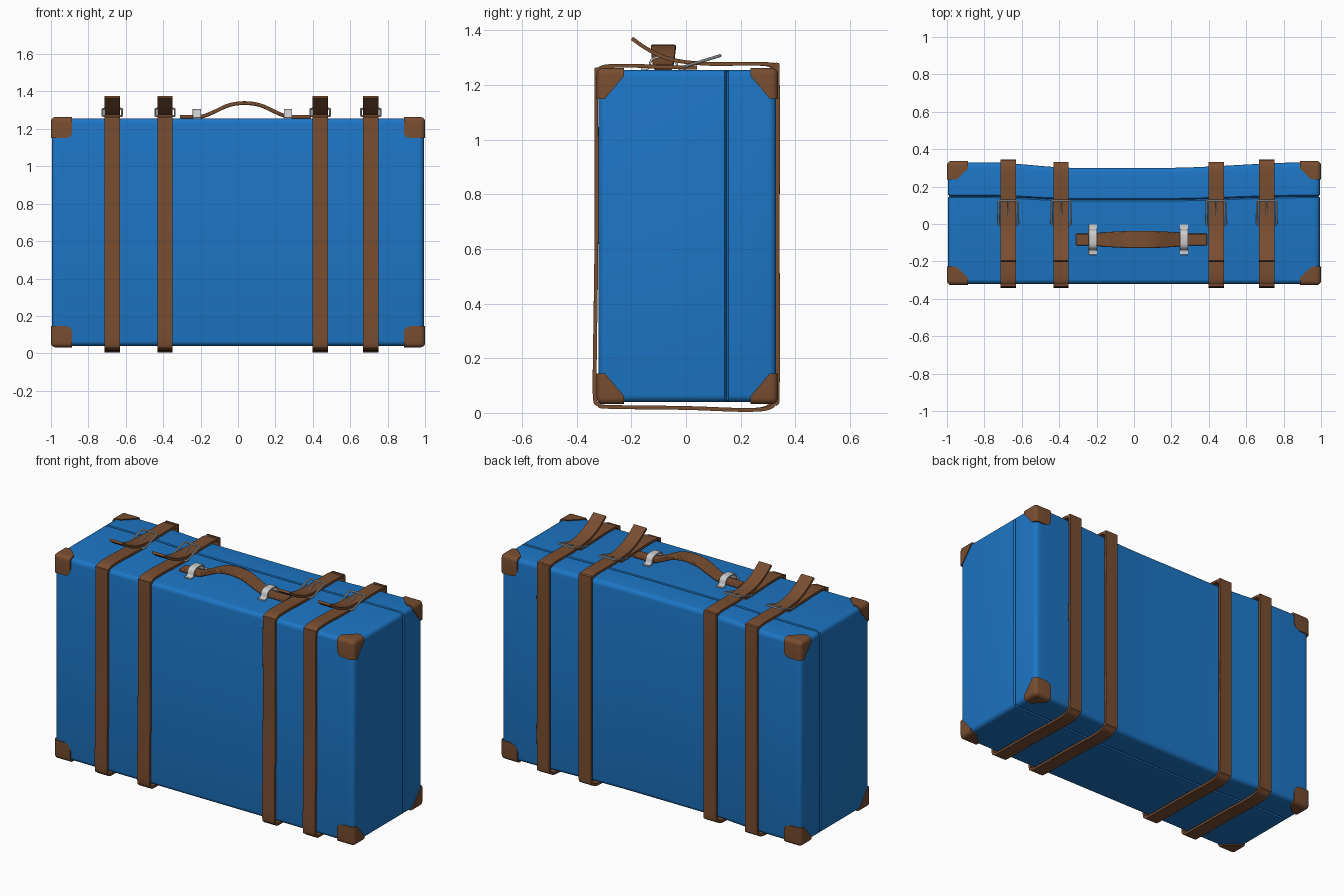
import bpy, bmesh, math
from mathutils import Vector

if "Cube" in bpy.data.objects:
    bpy.data.objects.remove(bpy.data.objects["Cube"])


def material(name, col):
    m = bpy.data.materials.new(name)
    m.diffuse_color = (*col, 1)
    m.use_nodes = True
    m.node_tree.nodes["Principled BSDF"].inputs["Base Color"].default_value = m.diffuse_color
    return m


BLUE = material("blue_shell", (0.012, 0.18, 0.56))
LEATHER = material("brown_leather", (0.19, 0.075, 0.03))


def finish(name, bm, mat=None, bevel=0, angle=40):
    bmesh.ops.recalc_face_normals(bm, faces=bm.faces)
    me = bpy.data.meshes.new(name)
    bm.to_mesh(me)
    bm.free()
    ob = bpy.data.objects.new(name, me)
    bpy.context.collection.objects.link(ob)
    if mat:
        me.materials.append(mat)
    if bevel:
        b = ob.modifiers.new("soft_edges", 'BEVEL')
        b.width, b.segments, b.limit_method = bevel, 2, 'ANGLE'
        b.angle_limit = math.radians(50)
    bpy.ops.object.select_all(action='DESELECT')
    bpy.context.view_layer.objects.active = ob
    ob.select_set(True)
    bpy.ops.object.shade_smooth_by_angle(angle=math.radians(angle))
    return ob


def spline(pts, n=6):
    """Smooth open path through 2D points."""
    p = [Vector(q) for q in pts]
    p = [2 * p[0] - p[1]] + p + [2 * p[-1] - p[-2]]
    out = []
    for a, b, c, d in zip(p, p[1:], p[2:], p[3:]):
        for i in range(n):
            t = i / n
            out.append(0.5 * (2 * b + (c - a) * t + (2 * a - 5 * b + 4 * c - d) * t * t
                              + (3 * b - a - 3 * c + d) * t ** 3))
    return out + [p[-2]]


def ribbon(name, path, place, half, thick, mat=None, bevel=0.003):
    """Flat strip swept along a 2D path; half(t) is its half width."""
    bm = bmesh.new()
    rings = []
    for i, p in enumerate(path):
        d = (path[min(i + 1, len(path) - 1)] - path[max(i - 1, 0)]).normalized()
        n = Vector((-d.y, d.x)) * thick / 2
        w = half(i / (len(path) - 1))
        rings.append([bm.verts.new(place(*(p + n * s), w * c))
                      for s, c in ((1, -1), (1, 1), (-1, 1), (-1, -1))])
    for r, q in zip(rings, rings[1:]):
        for k in range(4):
            bm.faces.new((r[k], r[k - 1], q[k - 1], q[k]))
    bm.faces.new(rings[0])
    bm.faces.new(rings[-1])
    return finish(name, bm, mat, bevel)


def smooth(a, b, x):
    t = max(0, min(1, (x - a) / (b - a)))
    return t * t * (3 - 2 * t)


def sag(x):
    return 0.03 * smooth(-0.8, -0.3, x) * (1 - smooth(0.15, 0.95, x))


# Case shell: rounded box, lid groove, sagging back
X, Y0, Y1, Z0, Z1, SEAM = 0.994, -0.32, 0.33, 0.04, 1.256, 0.148
bm = bmesh.new()
bmesh.ops.create_cube(bm, size=1)
for v in bm.verts:
    v.co = (v.co.x * 2 * X, Y0 + (v.co.y + 0.5) * (Y1 - Y0), Z0 + (v.co.z + 0.5) * (Z1 - Z0))
bmesh.ops.bevel(bm, geom=bm.edges[:], offset=0.026, segments=4, profile=0.5, affect='EDGES')
cuts = [((0, SEAM + o, 0), (0, 1, 0)) for o in (-0.007, 0, 0.007)]
cuts += [((-0.95 + 0.05 * i, 0, 0), (1, 0, 0)) for i in range(39)]
for co, no in cuts:
    bmesh.ops.bisect_plane(bm, geom=bm.verts[:] + bm.edges[:] + bm.faces[:], dist=1e-5,
                           plane_co=co, plane_no=no)
for v in bm.verts:
    if abs(v.co.y - SEAM) < 0.001:
        if abs(v.co.x) > X - 0.005:
            v.co.x -= math.copysign(0.012, v.co.x)
        if v.co.z > Z1 - 0.005:
            v.co.z -= 0.012
        if v.co.z < Z0 + 0.005:
            v.co.z += 0.012
    v.co.y -= sag(v.co.x) * (0.6 + 0.4 * smooth(SEAM, Y1, v.co.y)) * smooth(-0.1, SEAM, v.co.y)
finish("case_shell", bm, BLUE, angle=32)

# Corner guards: hull of three flaps and a rounded tip, in distances from the corner
r, L = 0.024, 0.113
flaps = [(L, 0, L - 0.03), (L - 0.03, 0, L), (L - 0.009, 0, L - 0.009),
         (L, 0.04, 0), (0.05, 0.1, 0), (0, 0.1, 0.03), (0, 0.03, 0.113)]
arc = [k * math.pi / 10 for k in range(6)]
for a in arc:
    c, s = r * (1 - math.cos(a)), r * (1 - math.sin(a))
    flaps += [(L, c, s), (c, 0.1, s), (c, s, L)]
    for b in arc:
        flaps.append((r - r * math.cos(a) * math.cos(b), r - r * math.sin(a) * math.cos(b),
                      r - r * math.sin(b)))
for sx, nx in ((-1, "left"), (1, "right")):
    for sy, ny, cy in ((-1, "front", -0.327), (1, "back", 0.337)):
        for sz, nz, cz in ((-1, "bottom", 0.032), (1, "top", 1.263)):
            bm = bmesh.new()
            for u, v, w in flaps:
                bm.verts.new((sx * (1 - u), cy - sy * v, cz - sz * w))
            res = bmesh.ops.convex_hull(bm, input=bm.verts[:])
            bmesh.ops.delete(bm, geom=list({g for g in res["geom_interior"]
                                            if isinstance(g, bmesh.types.BMVert)}), context='VERTS')
            finish(f"corner_guard_{nx}_{ny}_{nz}", bm, LEATHER)


def wire(name, pts, radius, cyclic):
    cu = bpy.data.curves.new(name, 'CURVE')
    cu.dimensions, cu.bevel_depth, cu.bevel_resolution = '3D', radius, 2
    cu.use_fill_caps = True
    sp = cu.splines.new('POLY')
    sp.points.add(len(pts) - 1)
    for q, p in zip(sp.points, pts):
        q.co = (*p, 1)
    sp.use_cyclic_u = cyclic
    ob = bpy.data.objects.new(name, cu)
    bpy.context.collection.objects.link(ob)
    bpy.ops.object.select_all(action='DESELECT')
    bpy.context.view_layer.objects.active = ob
    ob.select_set(True)
    bpy.ops.object.convert(target='MESH')
    bpy.ops.object.shade_smooth_by_angle(angle=math.radians(40))


# Straps with buckles
for i, (cx, back) in enumerate(((-0.672, 0.336), (-0.39, 0.325), (0.44, 0.325), (0.71, 0.336)), 1):
    path = [(-0.198, 1.371), (-0.15, 1.337), (-0.09, 1.306), (-0.02, 1.287), (0.08, 1.278),
            (0.2, 1.278), (back - 0.04, 1.277), (back - 0.009, 1.265), (back, 1.225),
            (back, 0.65), (back, 0.09), (back - 0.01, 0.04), (back - 0.04, 0.016),
            (0.2, 0.011), (0, 0.018), (-0.28, 0.022), (-0.318, 0.03), (-0.334, 0.06),
            (-0.333, 0.25), (-0.328, 0.65), (-0.328, 1.21), (-0.322, 1.25), (-0.295, 1.268),
            (-0.2, 1.271), (-0.1, 1.267), (0.04, 1.264)]
    ribbon(f"strap_{i}", spline(path), lambda a, b, c: (cx + c, a, b), lambda t: 0.041, 0.014, LEATHER)

    def tilt(x, t):
        return (cx + x, -0.005 + 0.13 * t, 1.268 + 0.04 * t)
    wire(f"buckle_frame_{i}", [tilt(x, t) for x, t in (
        (-0.052, 0.06), (-0.044, 0), (0.044, 0), (0.052, 0.06),
        (0.052, 0.94), (0.044, 1), (-0.044, 1), (-0.052, 0.94))], 0.0055, True)
    wire(f"buckle_prong_{i}", [tilt(0, 1), tilt(0, 0.4)], 0.004, False)

# Handle: arched grip, wider in the middle
grip = spline([(-0.31, 1.265), (-0.25, 1.265), (-0.19, 1.267), (-0.13, 1.29), (-0.05, 1.326),
               (0.035, 1.338), (0.12, 1.326), (0.2, 1.29), (0.26, 1.267), (0.32, 1.265), (0.39, 1.265)])
ribbon("handle_grip", grip, lambda a, b, c: (a, -0.083 + c, b),
       lambda t: 0.031 + 0.015 * math.sin(math.pi * max(0, min(1, (t - 0.15) / 0.7))),
       0.02, LEATHER, 0.005)

# Handle brackets
hoop = spline([(-0.165, 1.259), (-0.138, 1.262), (-0.128, 1.29), (-0.11, 1.301), (-0.083, 1.303),
               (-0.056, 1.301), (-0.038, 1.29), (-0.028, 1.262), (-0.002, 1.259)], 4)
for name, cx in (("left", -0.22), ("right", 0.268)):
    ribbon(f"handle_bracket_{name}", hoop, lambda a, b, c: (cx + c, a, b), lambda t: 0.022, 0.008, None, 0.0015)
